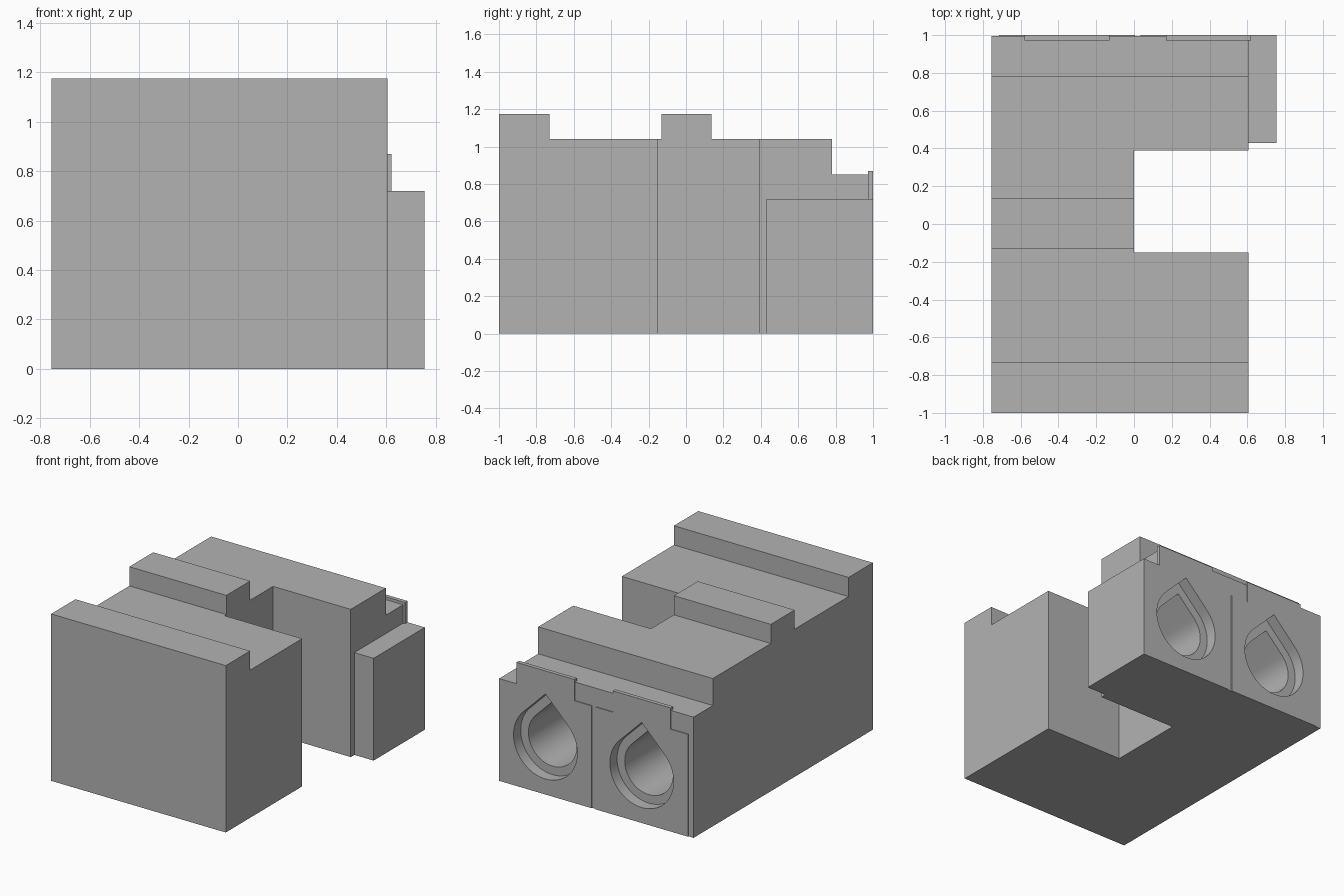
import bpy
import bmesh
import math
from mathutils import Vector

default = bpy.data.objects.get("Cube")
if default:
    bpy.data.objects.remove(default, do_unlink=True)

grey = bpy.data.materials.new("plain_grey")
grey.use_nodes = True
grey.diffuse_color = (0.45, 0.45, 0.45, 1)
grey.node_tree.nodes["Principled BSDF"].inputs["Base Color"].default_value = grey.diffuse_color


def extrude(name, profile, axis, start, end):
    """Prism from a flat profile: (y, z) pairs along x, or (x, z) pairs along y."""
    bm = bmesh.new()
    if axis == "x":
        points = [Vector((start, a, b)) for a, b in profile]
        offset = Vector((end - start, 0, 0))
    else:
        points = [Vector((a, start, b)) for a, b in profile]
        offset = Vector((0, end - start, 0))
    base = bm.faces.new([bm.verts.new(p) for p in points])
    result = bmesh.ops.extrude_face_region(bm, geom=[base], use_keep_orig=True)
    moved = [g for g in result["geom"] if isinstance(g, bmesh.types.BMVert)]
    bmesh.ops.translate(bm, verts=moved, vec=offset)
    bmesh.ops.recalc_face_normals(bm, faces=bm.faces[:])
    mesh = bpy.data.meshes.new(name)
    bm.to_mesh(mesh)
    bm.free()
    mesh.materials.append(grey)
    obj = bpy.data.objects.new(name, mesh)
    bpy.context.collection.objects.link(obj)
    return obj


def rectangle(a0, a1, b0, b1):
    return [(a0, b0), (a1, b0), (a1, b1), (a0, b1)]


def teardrop(cx, cz, radius, steps=48):
    """Circle whose top is closed by two 45 degree tangents."""
    arc = []
    for i in range(steps + 1):
        angle = math.radians(135 + 270 * i / steps)
        arc.append((cx + radius * math.cos(angle), cz + radius * math.sin(angle)))
    return arc + [(cx, cz + radius * math.sqrt(2))]


def cut(obj, cutters):
    for cutter in cutters:
        mod = obj.modifiers.new("cut", "BOOLEAN")
        mod.operation = "DIFFERENCE"
        mod.solver = "EXACT"
        mod.object = cutter
    bpy.context.view_layer.update()
    graph = bpy.context.evaluated_depsgraph_get()
    mesh = bpy.data.meshes.new_from_object(obj.evaluated_get(graph))
    obj.modifiers.clear()
    obj.data = mesh


# Stepped main body
BACK = 0.994
steps = [(-1, 0), (-1, 1.175), (-0.73, 1.175), (-0.73, 1.04), (-0.13, 1.04),
         (-0.13, 1.175), (0.135, 1.175), (0.135, 1.04), (0.78, 1.04),
         (0.78, 0.85), (BACK, 0.85), (BACK, 0)]
body = extrude("stepped_body", steps, "x", -0.755, 0.605)

# Block on the side of the body
side_block = extrude("side_block", rectangle(0.43, BACK, 0, 0.72), "x", 0.595, 0.755)

# Two mounting plates with upright tabs
PLATE_CENTRES = (0.395, -0.355)
plates = []
for label, cx in zip(("left", "right"), PLATE_CENTRES):
    outline = [(-0.36, 0), (0.36, 0), (0.36, 0.72), (0.225, 0.72),
               (0.225, 0.87), (-0.225, 0.87), (-0.225, 0.72), (-0.36, 0.72)]
    outline = [(cx + x, z) for x, z in outline]
    plates.append(extrude(label + "_mounting_plate", outline, "y", 0.972, 1))

# Cutters: side notch, counterbores and deep bores
notch = extrude("notch_cutter", rectangle(-0.15, 0.39, -0.1, 1.4), "x", 0, 0.9)
bores = []
for cx in PLATE_CENTRES:
    bores.append([extrude("counterbore_cutter", teardrop(cx, 0.357, 0.248), "y", 0.92, 1.05),
                  extrude("bore_cutter", teardrop(cx, 0.357, 0.188), "y", 0.45, 1.06)])

cut(body, [notch] + bores[0] + bores[1])
cut(side_block, bores[0])
for plate, pair in zip(plates, bores):
    cut(plate, pair)
for cutter in [notch] + bores[0] + bores[1]:
    bpy.data.objects.remove(cutter, do_unlink=True)

# Smooth the bores, keep the edges crisp
bpy.ops.object.select_all(action="DESELECT")
for obj in [body, side_block] + plates:
    obj.select_set(True)
bpy.context.view_layer.objects.active = body
bpy.ops.object.shade_smooth_by_angle(angle=math.radians(30))
